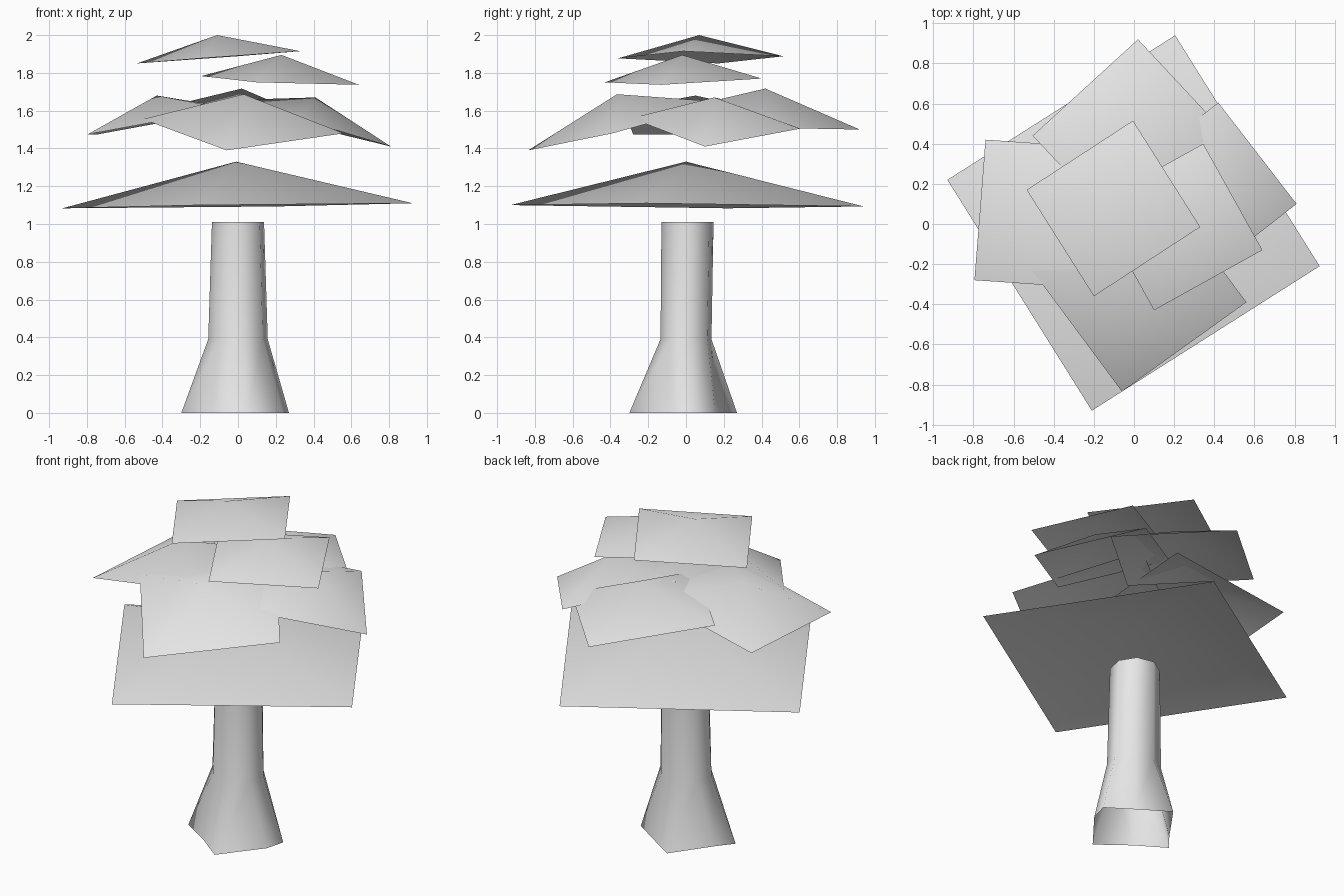
import bpy
import bmesh
from math import cos, sin, radians
from mathutils import Vector

cube = bpy.data.objects.get("Cube")
if cube:
    bpy.data.objects.remove(cube, do_unlink=True)

grey = bpy.data.materials.new("pale_grey")
grey.use_nodes = True
colour = (0.8, 0.8, 0.8, 1.0)
grey.diffuse_color = colour
grey.node_tree.nodes["Principled BSDF"].inputs["Base Color"].default_value = colour


def finish(name, bm):
    """Turn a bmesh into a smooth shaded grey object."""
    for face in bm.faces:
        face.smooth = True
    mesh = bpy.data.meshes.new(name)
    bm.to_mesh(mesh)
    bm.free()
    mesh.materials.append(grey)
    obj = bpy.data.objects.new(name, mesh)
    bpy.context.collection.objects.link(obj)
    return obj


def leaf_card(name, peak, a, b, c):
    """Open shallow pyramid; the fourth corner completes the parallelogram.
    Corners run counter-clockwise seen from above."""
    a, b, c = Vector(a), Vector(b), Vector(c)
    bm = bmesh.new()
    top = bm.verts.new(peak)
    rim = [bm.verts.new(p) for p in (a, b, c, a + c - b)]
    for i in range(4):
        bm.faces.new((rim[i], rim[(i + 1) % 4], top))
    return finish(name, bm)


def oval_ring(z, rx, ry, oy=0.0):
    """Eight points round the trunk, in step with the root outline."""
    angles = [radians(190 + 45 * i) for i in range(8)]
    return [(rx * cos(t), ry * sin(t) + oy, z) for t in angles]


# Trunk: an open tube flaring into a squarish root outline
roots = [(-0.30, -0.055), (-0.125, -0.165), (0.05, -0.30), (0.24, -0.06),
         (0.27, 0.055), (0.12, 0.155), (-0.06, 0.27), (-0.22, 0.045)]
levels = [[(x, y, 0) for x, y in roots],
          oval_ring(0.39, 0.16, 0.137),
          oval_ring(1.01, 0.14, 0.14, 0.008)]
bm = bmesh.new()
rings = [[bm.verts.new(p) for p in level] for level in levels]
for low, high in zip(rings, rings[1:]):
    for i in range(8):
        j = (i + 1) % 8
        bm.faces.new((low[i], low[j], high[j], high[i]))
finish("trunk", bm)

# Foliage: overlapping shallow pyramids, from the bottom up
leaf_card("lower_foliage", (-0.01, 0, 1.33),
          (-0.93, 0.22, 1.083), (-0.21, -0.93, 1.1), (0.925, -0.21, 1.11))
leaf_card("right_foliage", (-0.43, 0.05, 1.68),
          (-0.74, 0.42, 1.475), (-0.795, -0.28, 1.475), (-0.06, -0.33, 1.61))
leaf_card("back_foliage", (0.02, 0.42, 1.717),
          (0.02, 0.92, 1.5), (-0.505, 0.44, 1.59), (-0.02, -0.08, 1.60))
leaf_card("left_foliage", (0.41, 0.15, 1.67),
          (0.31, -0.29, 1.56), (0.81, 0.10, 1.41), (0.42, 0.605, 1.505))
leaf_card("front_foliage", (0.03, -0.365, 1.687),
          (-0.505, -0.235, 1.555), (-0.06, -0.835, 1.39), (0.56, -0.39, 1.48))
leaf_card("upper_foliage", (0.23, -0.02, 1.895),
          (0.10, -0.43, 1.75), (0.64, -0.13, 1.737), (0.345, 0.40, 1.77))
leaf_card("top_foliage", (-0.11, 0.07, 2.0),
          (-0.535, 0.17, 1.85), (-0.20, -0.36, 1.877), (0.33, -0.015, 1.915))
